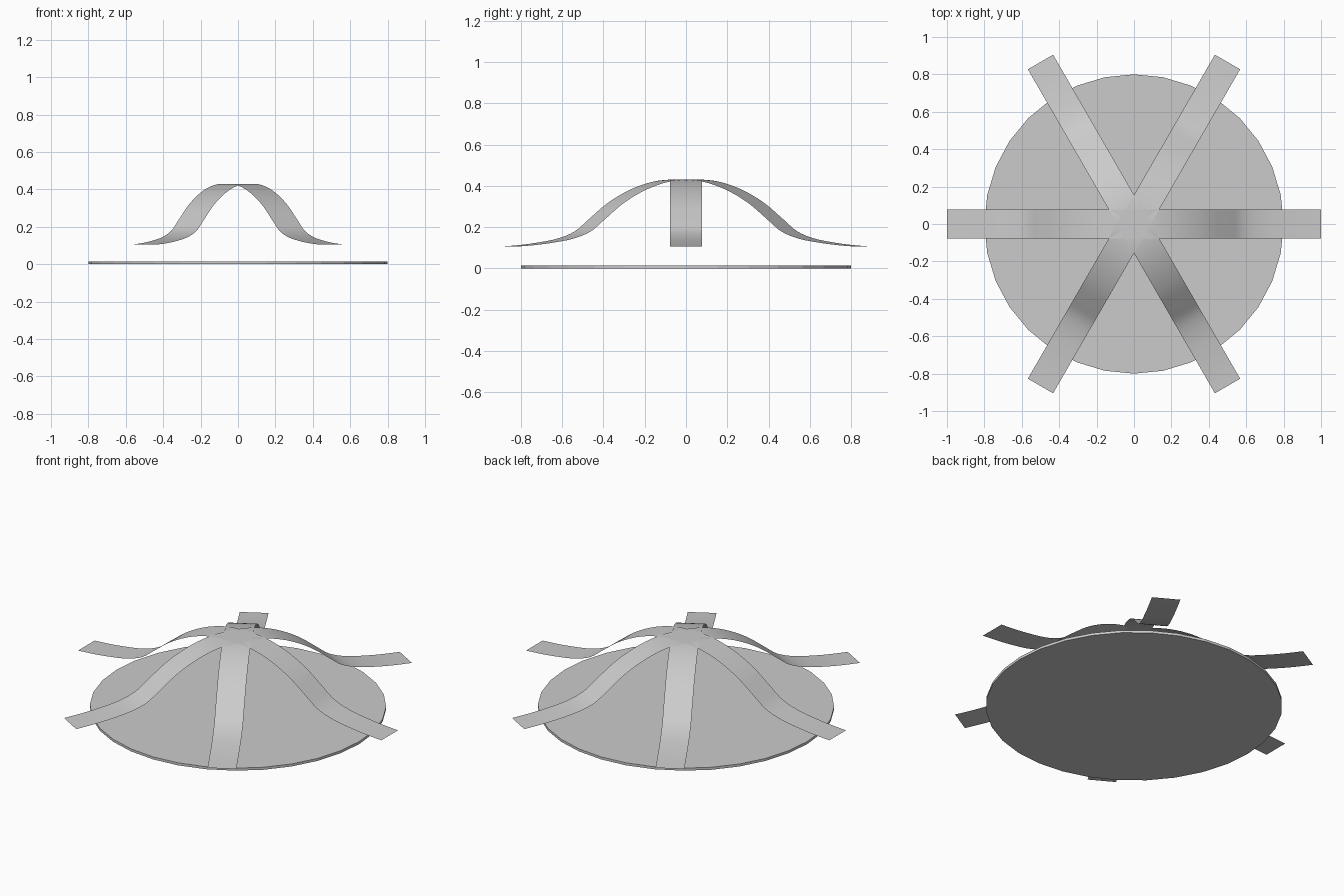
import bpy, bmesh, math
from mathutils import Matrix, Vector

cube = bpy.data.objects.get("Cube")
if cube:
    bpy.data.objects.remove(cube, do_unlink=True)

grey = bpy.data.materials.new("light_grey")
grey.use_nodes = True
grey.diffuse_color = (0.6, 0.6, 0.6, 1)
grey.node_tree.nodes["Principled BSDF"].inputs["Base Color"].default_value = (0.6, 0.6, 0.6, 1)


def make_object(name, bm, smooth):
    mesh = bpy.data.meshes.new(name)
    bm.to_mesh(mesh)
    bm.free()
    mesh.materials.append(grey)
    mesh.polygons.foreach_set("use_smooth", [smooth] * len(mesh.polygons))
    obj = bpy.data.objects.new(name, mesh)
    bpy.context.collection.objects.link(obj)
    return obj


# Thin round base plate
THICK = 0.015
bm = bmesh.new()
bmesh.ops.create_cone(bm, cap_ends=True, segments=32, radius1=0.8, radius2=0.8,
                      depth=THICK, matrix=Matrix.Translation((0, 0, THICK / 2)))
make_object("base_plate", bm, False)

# Half profile of a strap: distance from the centre, height
HALF = [(0, 0.43), (0.1, 0.426), (0.2, 0.405), (0.3, 0.367), (0.4, 0.312), (0.5, 0.237),
        (0.58, 0.178), (0.68, 0.143), (0.8, 0.123), (0.9, 0.112), (1.0, 0.105)]
PROFILE = [(-r, z) for r, z in reversed(HALF[1:])] + HALF
HALF_WIDTH = 0.078
STEPS = 4


def smooth_path(points):
    """Catmull-Rom curve through the profile points."""
    pts = [Vector(p) for p in points]
    pts = [2 * pts[0] - pts[1]] + pts + [2 * pts[-1] - pts[-2]]
    path = []
    for a, b, c, d in zip(pts, pts[1:], pts[2:], pts[3:]):
        for i in range(STEPS):
            t = i / STEPS
            path.append(0.5 * (2 * b + (c - a) * t + (2 * a - 5 * b + 4 * c - d) * t ** 2
                               + (3 * b - a - 3 * c + d) * t ** 3))
    return path + [pts[-2]]


# Three crossing bell-shaped straps
for k in range(3):
    bm = bmesh.new()
    turn = Matrix.Rotation(math.radians(60 * k), 4, 'Z')
    rows = [[bm.verts.new(turn @ Vector((p.x, y, p.y))) for y in (-HALF_WIDTH, HALF_WIDTH)]
            for p in smooth_path(PROFILE)]
    for (a, b), (c, d) in zip(rows, rows[1:]):
        bm.faces.new((a, c, d, b))
    make_object(f"strap_{k + 1}", bm, True)
